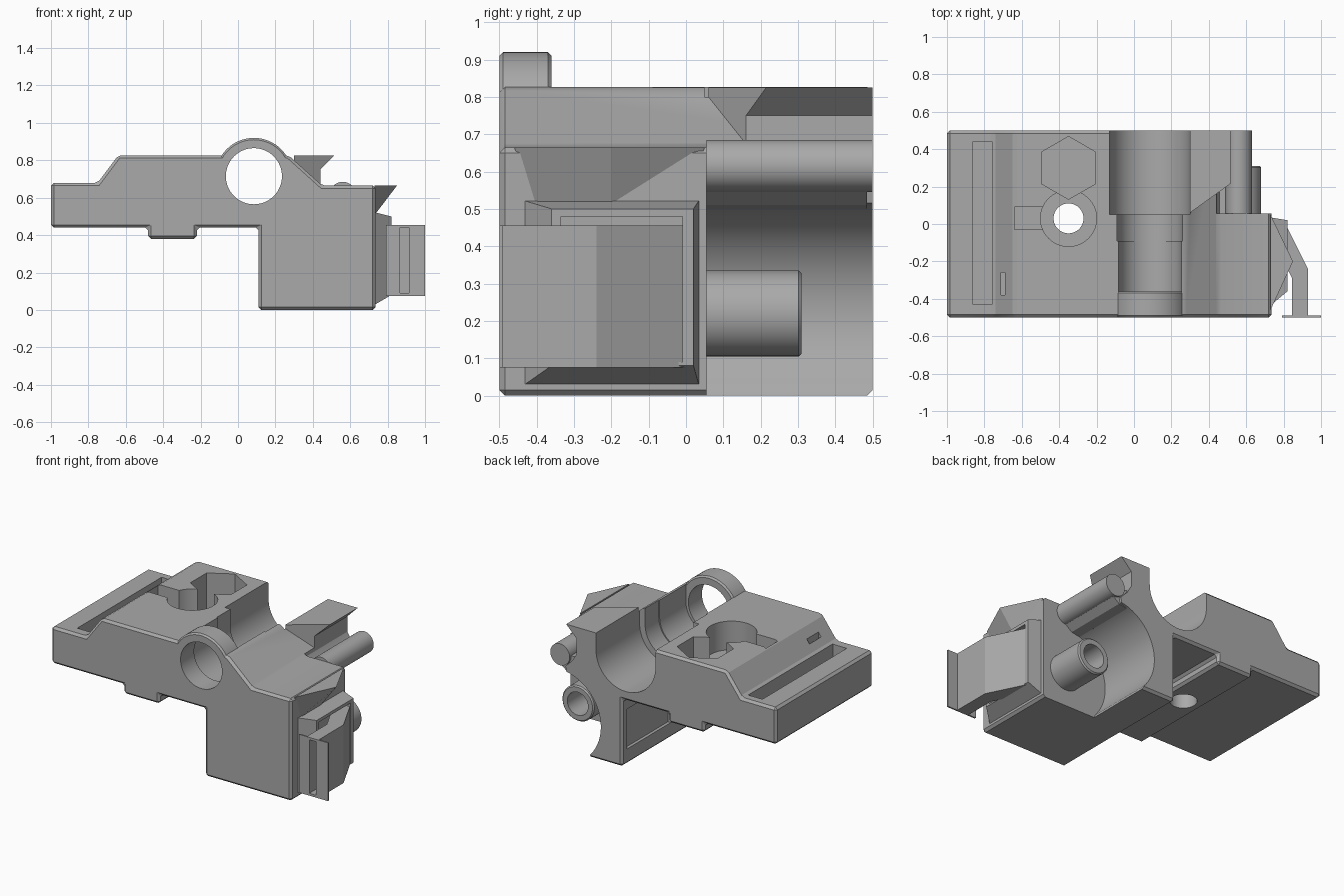
import bpy, bmesh, math
from mathutils import Vector

if "Cube" in bpy.data.objects:
    bpy.data.objects.remove(bpy.data.objects["Cube"], do_unlink=True)

grey = bpy.data.materials.new("plain grey")
grey.use_nodes = True
colour = (0.4, 0.4, 0.4, 1)
grey.diffuse_color = colour
grey.node_tree.nodes["Principled BSDF"].inputs["Base Color"].default_value = colour


def place(axis, u, v, w):
    return {"x": (w, u, v), "y": (u, w, v), "z": (u, v, w)}[axis]


def prism(name, axis, pts, a, b):
    """Extrude an outline along an axis from a to b."""
    bm = bmesh.new()
    low = [bm.verts.new(place(axis, u, v, a)) for u, v in pts]
    high = [bm.verts.new(place(axis, u, v, b)) for u, v in pts]
    bm.faces.new(low)
    bm.faces.new(high)
    for i in range(len(pts)):
        j = (i + 1) % len(pts)
        bm.faces.new((low[i], low[j], high[j], high[i]))
    bmesh.ops.recalc_face_normals(bm, faces=bm.faces)
    mesh = bpy.data.meshes.new(name)
    bm.to_mesh(mesh)
    bm.free()
    mesh.materials.append(grey)
    ob = bpy.data.objects.new(name, mesh)
    bpy.context.collection.objects.link(ob)
    return ob


def arc(u, v, r, start=0, end=360, n=64):
    last = n if end - start == 360 else n - 1
    angles = [math.radians(start + (end - start) * i / last) for i in range(n)]
    return [(u + r * math.cos(t), v + r * math.sin(t)) for t in angles]


def rect(u0, u1, v0, v1):
    return [(u0, v0), (u1, v0), (u1, v1), (u0, v1)]


def apply(ob, mod):
    bpy.ops.object.select_all(action="DESELECT")
    ob.select_set(True)
    bpy.context.view_layer.objects.active = ob
    bpy.ops.object.modifier_apply(modifier=mod.name)


def cut(ob, axis, pts, a, b):
    tool = prism("cutter", axis, pts, a, b)
    tool.hide_render = True
    mod = ob.modifiers.new("cut", "BOOLEAN")
    mod.operation, mod.solver, mod.object = "DIFFERENCE", "EXACT", tool
    apply(ob, mod)
    bpy.data.objects.remove(tool, do_unlink=True)


def bevel(ob, width):
    mod = ob.modifiers.new("bevel", "BEVEL")
    mod.width, mod.segments, mod.limit_method = width, 1, "ANGLE"
    apply(ob, mod)


# Main body, a side outline extruded from front to back
body = prism("carriage_body", "y", [
    (-1, 0.44), (-1, 0.68), (-0.75, 0.68), (-0.64, 0.827), (0.27, 0.827),
    (0.45, 0.665), (0.735, 0.665), (0.735, 0), (0.11, 0), (0.11, 0.44),
    (-0.22, 0.44), (-0.22, 0.38), (-0.48, 0.38), (-0.48, 0.44)], -0.5, 0.5)
bevel(body, 0.015)

# Rear right relief, with a round scoop about the tube
cx, cz = 0.085, 0.715
cut(body, "y", [(1.2, 0.95), (0.44, 0.95), (0.44, 0.65), (0.47, 0.6), (0.52, 0.55)]
    + arc(0.565, 0.22, 0.3, 100, 222, 32) + [(0.38, -0.1), (1.2, -0.1)], 0.055, 0.6)

# Stepped bearing channel, open on top
for r, a, b in ((0.215, 0.05, 0.6), (0.175, -0.09, 0.06), (0.168, -0.37, -0.08)):
    cut(body, "y", arc(cx, cz, r, 180, 360, 40) + [(cx + r, 1), (cx - r, 1)], a, b)
cut(body, "y", arc(cx, cz, 0.15), -0.6, -0.3)

# Screw hole, counterbore, nut pocket and notch
cut(body, "z", arc(-0.35, 0.03, 0.15), 0.64, 1)
cut(body, "z", arc(-0.35, 0.03, 0.08), 0.2, 0.8)
cut(body, "z", arc(-0.35, 0.3, 0.168, 30, 390, 6), 0.52, 1)
cut(body, "z", rect(-0.64, -0.45, -0.03, 0.09), 0.7, 1)

# Long groove, small slot and side recess
cut(body, "z", rect(-0.86, -0.76, -0.43, 0.44), 0.57, 0.9)
cut(body, "z", rect(-0.71, -0.69, -0.38, -0.26), 0.68, 0.9)
cut(body, "x", rect(0, 0.45, 0.1, 0.36), 0.05, 0.13)

# Front ring
ring = prism("front_ring", "y", arc(cx, cz, 0.205), -0.5, -0.36)
bevel(ring, 0.01)
cut(ring, "y", arc(cx, cz, 0.15), -0.6, 0)

# Rear wing, its front end trimmed on a slant
wing = prism("rear_wing", "y", [(0.3, 0.825), (0.515, 0.825), (0.44, 0.75),
                                (0.44, 0.64), (0.3, 0.64)], 0.06, 0.5)
for v in wing.data.vertices:
    if v.co.y < 0.1:
        v.co.y = 0.06 + max(0, v.co.x - 0.3) * 0.72

# Rear hook and tube
prism("rear_hook", "y", arc(0.56, 0.615, 0.07), 0.055, 0.5)
prism("hook_neck", "y", [(0.4, 0.55), (0.46, 0.5), (0.52, 0.51), (0.57, 0.55),
                         (0.53, 0.62), (0.42, 0.62)], 0.055, 0.485)
tube = prism("guide_tube", "y", arc(0.565, 0.22, 0.115), 0.03, 0.31)
bevel(tube, 0.008)
cut(tube, "y", arc(0.565, 0.22, 0.075), 0.06, 0.5)

# Side housing with a tapered outer face and a recess
housing = prism("side_housing", "x", rect(-0.46, 0.04, 0.01, 0.53), 0.7, 0.82)
for v in housing.data.vertices:
    if v.co.x > 0.8:
        v.co.y = -0.36 if v.co.y < 0 else 0.02
        v.co.z = 0.08 if v.co.z < 0.3 else 0.5
cut(housing, "x", rect(-0.335, -0.01, 0.09, 0.48), 0.76, 0.9)

# Pointed lip above the housing
lip = prism("pointed_lip", "z", [(0.73, -0.46), (0.85, -0.2), (0.73, 0.05)], 0.51, 0.665)
for v in lip.data.vertices:
    if v.co.z < 0.6:
        v.co = Vector((0.732, -0.2 + (v.co.y + 0.2) * 0.8, v.co.z))

# Latch: bent arm, finger plate and slot
latch = prism("latch_arm", "z", [(0.77, 0.01), (0.81, 0.0), (0.93, -0.24), (0.93, -0.495),
                                 (0.845, -0.495), (0.845, -0.29), (0.77, -0.14)], 0.075, 0.455)
cut(latch, "y", rect(0.865, 0.915, 0.09, 0.44), -0.6, -0.27)
plate = prism("latch_plate", "y", rect(0.79, 1, 0.075, 0.455), -0.5, -0.49)
cut(plate, "y", rect(0.865, 0.915, 0.09, 0.44), -0.6, -0.4)

# Smooth curved surfaces, keep corners sharp
bpy.ops.object.select_all(action="DESELECT")
for ob in bpy.context.collection.objects:
    if ob.type == "MESH":
        ob.select_set(True)
        bpy.context.view_layer.objects.active = ob
bpy.ops.object.shade_smooth_by_angle(angle=math.radians(25))
